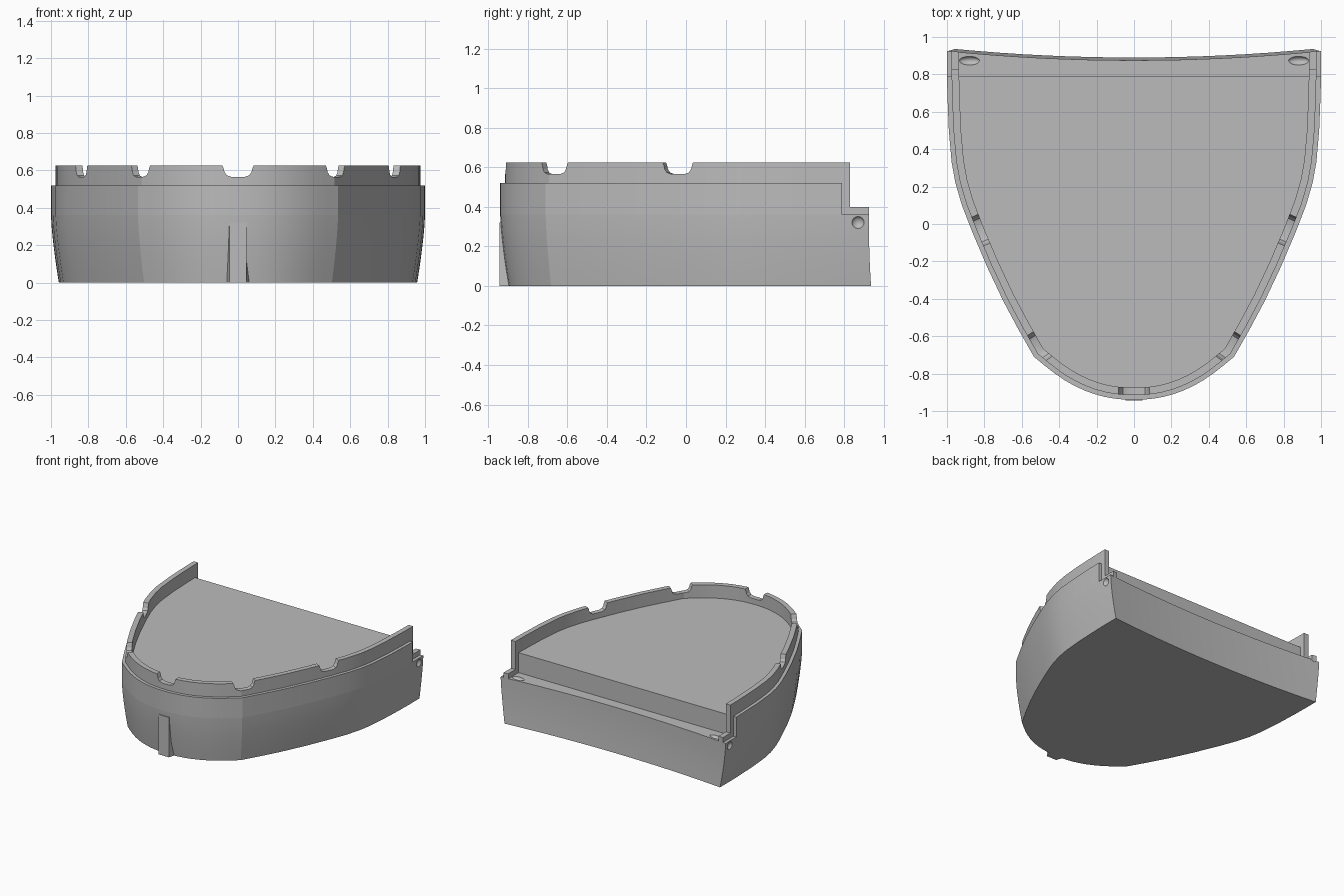
import bpy, bmesh, math
from mathutils import Matrix, Vector

cube = bpy.data.objects.get("Cube")
if cube:
    bpy.data.objects.remove(cube, do_unlink=True)

grey = bpy.data.materials.new("plain grey")
grey.use_nodes = True
colour = (0.5, 0.5, 0.5, 1)
grey.diffuse_color = colour
grey.node_tree.nodes["Principled BSDF"].inputs["Base Color"].default_value = colour

# Plan outline of one side: curved nose, then the flank
NOSE = [(0.53 * i / 10, -0.94 + 0.23 * (i / 10) ** 2.2) for i in range(10)]
FLANK = [(.535, -.71), (.62, -.56), (.7, -.41), (.785, -.23), (.87, -.03), (.92, .1),
         (.955, .22), (.975, .33), (.99, .5), (.998, .7), (1, .8), (1, 1.1)]
HALF = [Vector(p) for p in NOSE + FLANK]


def half_outline(inset, y_end):
    """Offset the half outline inwards and cut it at y_end."""
    pts = []
    for i, p in enumerate(HALF):
        prev = HALF[i - 1] if i else Vector((-HALF[1].x, HALF[1].y))
        nxt = HALF[min(i + 1, len(HALF) - 1)]
        a = (p - prev).normalized()
        b = (nxt - p).normalized() if nxt != p else a
        t = (a + b).normalized()
        pts.append(p + Vector((-t.y, t.x)) * (inset / max(t.dot(a), 0.5)))
    out = []
    for p, q in zip(pts, pts[1:]):
        out.append(p)
        if q.y >= y_end:
            out.append(p.lerp(q, (y_end - p.y) / (q.y - p.y)))
            break
    return out


def full_outline(inset, y_end):
    half = half_outline(inset, y_end)
    return [Vector((-p.x, p.y)) for p in reversed(half[1:])] + half


def loft(name, rings):
    """Closed solid through rings of (points, z)."""
    bm = bmesh.new()
    loops = [[bm.verts.new((p[0], p[1], z)) for p in pts] for pts, z in rings]
    n = len(loops[0])
    for lo, hi in zip(loops, loops[1:]):
        for i in range(n):
            j = (i + 1) % n
            bm.faces.new((lo[i], lo[j], hi[j], hi[i]))
    bm.faces.new(loops[0][::-1])
    bm.faces.new(loops[-1])
    return finish(name, bm)


def finish(name, bm):
    bmesh.ops.recalc_face_normals(bm, faces=bm.faces)
    mesh = bpy.data.meshes.new(name)
    bm.to_mesh(mesh)
    bm.free()
    mesh.materials.append(grey)
    obj = bpy.data.objects.new(name, mesh)
    bpy.context.collection.objects.link(obj)
    return obj


def activate(obj):
    bpy.ops.object.select_all(action='DESELECT')
    obj.select_set(True)
    bpy.context.view_layer.objects.active = obj


def cut(obj, cutter):
    cutter.hide_render = True
    activate(obj)
    mod = obj.modifiers.new("cut", 'BOOLEAN')
    mod.operation = 'DIFFERENCE'
    mod.solver = 'EXACT'
    mod.object = cutter
    bpy.ops.object.modifier_apply(modifier=mod.name)
    bpy.data.objects.remove(cutter, do_unlink=True)


def ellipsoid(centre, size):
    bm = bmesh.new()
    bmesh.ops.create_uvsphere(bm, u_segments=20, v_segments=12, radius=1,
                              matrix=Matrix.Translation(centre) @ Matrix.Diagonal((*size, 1)))
    return finish("dimple_cutter", bm)


# Lower body: flared sides, hollow-curved back
LEDGE, FLOOR = 0.36, 0.52


def back_y(x, depth):
    return 0.875 + 0.05 * x * x + 0.015 * depth ** 2


rings = []
for k in range(7):
    depth = (6 - k) / 6
    inset = 0.042 * depth ** 1.4
    pts = full_outline(inset, back_y(1 - inset, depth))
    edge = pts[-1].x
    for i in range(1, 16):
        x = edge * (1 - i / 8)
        pts.append(Vector((x, back_y(x, depth))))
    rings.append((pts, LEDGE * (1 - depth)))
lower_body = loft("lower_body", rings)

# Upper body: carries the floor and stops short of the back ledge
top = full_outline(0, 0.79)
upper_body = loft("upper_body", [(top, LEDGE), (top, FLOOR)])

# Raised rim wall around the floor
outer, inner = full_outline(0.025, 0.83), full_outline(0.065, 0.83)
wall = outer + inner[::-1]
rim = loft("rim_wall", [(wall, LEDGE), (wall, 0.625)])

# Rounded notches through the rim: position and facing direction
PROFILE = [(-.1, .66), (-.083, .625), (-.077, .61), (-.072, .59), (-.06, .573), (-.035, .565)]
PROFILE += [(-u, z) for u, z in reversed(PROFILE)]


def notch(x, y, angle):
    bm = bmesh.new()
    ends = [[bm.verts.new((d, u, z)) for u, z in PROFILE] for d in (-.09, .09)]
    n = len(PROFILE)
    for i in range(n):
        j = (i + 1) % n
        bm.faces.new((ends[0][i], ends[0][j], ends[1][j], ends[1][i]))
    bm.faces.new(ends[0])
    bm.faces.new(ends[1])
    bm.transform(Matrix.Translation((x, y, 0)) @ Matrix.Rotation(angle, 4, 'Z'))
    cut(rim, finish("notch_cutter", bm))


notch(0, -0.9, -math.pi / 2)
for x, y, deg in ((.515, -.66, -35), (.835, -.04, -24)):
    notch(x, y, math.radians(deg))
    notch(-x, y, math.pi - math.radians(deg))

# Dimples in the flanks and the ledge, low end tabs on the ledge
for side, label in ((1, "left"), (-1, "right")):
    cut(lower_body, ellipsoid((side * 1.005, .87, .32), (.025, .032, .032)))
    cut(lower_body, ellipsoid((side * .88, .873, .365), (.055, .024, .025)))
    tab = [(side * x, y) for x, y in ((.935, .80), (.975, .80), (.975, .925), (.935, .92))]
    loft(label + "_end_tab", [(tab, LEDGE - .01), (tab, 0.40)])

# Keel block at the nose, flaring towards its foot
foot = [(-.045, -.943), (.045, -.943), (.075, -.85), (-.075, -.85)]
head = [(-.045, -.943), (.045, -.943), (.05, -.85), (-.05, -.85)]
loft("nose_keel", [(foot, 0), (head, .32)])

for obj in (lower_body, upper_body, rim):
    activate(obj)
    bpy.ops.object.shade_smooth_by_angle(angle=math.radians(20))
